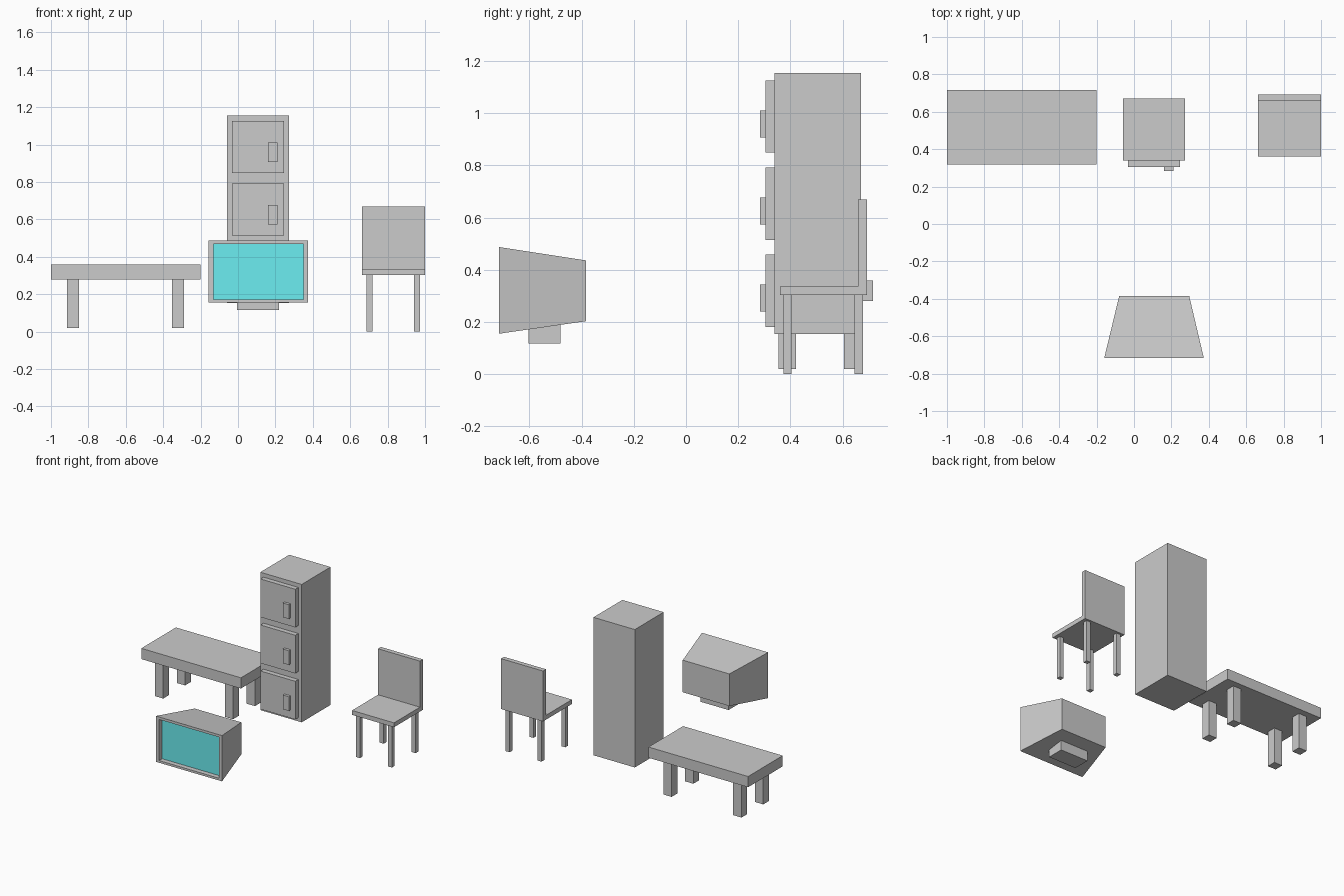
import bpy, bmesh

if "Cube" in bpy.data.objects:
    bpy.data.objects.remove(bpy.data.objects["Cube"])


def make(name, bm):
    bmesh.ops.recalc_face_normals(bm, faces=bm.faces)
    mesh = bpy.data.meshes.new(name)
    bm.to_mesh(mesh)
    bm.free()
    obj = bpy.data.objects.new(name, mesh)
    bpy.context.collection.objects.link(obj)
    return obj


def box(name, x, y, z):
    """Box from (min, max) ranges on each axis."""
    bm = bmesh.new()
    bmesh.ops.create_cube(bm, size=1)
    for v in bm.verts:
        v.co = [sum(r) / 2 + c * (r[1] - r[0]) for r, c in zip((x, y, z), v.co)]
    return make(name, bm)


def legs(name, xs, ys, w, z):
    """Four square legs centred on each x, y pair."""
    for side, x in zip(("left", "right"), xs):
        for end, y in zip(("front", "back"), ys):
            box(f"{name}_{end}_{side}_leg", (x - w / 2, x + w / 2), (y - w / 2, y + w / 2), z)


# Table
box("table_top", (-1.0, -0.2), (0.319, 0.716), (0.28, 0.358))
legs("table", (-0.882, -0.321), (0.388, 0.638), 0.066, (0.02, 0.28))

# Chair
box("chair_seat", (0.663, 1.0), (0.361, 0.693), (0.304, 0.336))
box("chair_back", (0.663, 1.0), (0.659, 0.693), (0.336, 0.67))
legs("chair", (0.702, 0.958), (0.389, 0.662), 0.032, (0, 0.304))

# Cabinet with three doors and handles
box("cabinet_body", (-0.058, 0.274), (0.339, 0.67), (0.154, 1.155))
for i in range(3):
    z = 0.181 + i * 0.334
    box(f"cabinet_door_{i + 1}", (-0.032, 0.247), (0.304, 0.339), (z, z + 0.277))
    box(f"cabinet_handle_{i + 1}", (0.161, 0.21), (0.284, 0.304), (z + 0.059, z + 0.162))

# Television casing: tapered shell with a recessed front opening
rings = [  # x range, y, z range
    ((-0.079, 0.295), -0.384, (0.203, 0.436)),
    ((-0.159, 0.373), -0.716, (0.155, 0.487)),
    ((-0.132, 0.349), -0.716, (0.171, 0.469)),
    ((-0.132, 0.349), -0.681, (0.171, 0.469)),
]
bm = bmesh.new()
loops = [[bm.verts.new((x[a], y, z[b])) for a, b in ((0, 0), (1, 0), (1, 1), (0, 1))]
         for x, y, z in rings]
for r, s in zip(loops, loops[1:]):
    for i in range(4):
        j = (i + 1) % 4
        bm.faces.new((r[i], r[j], s[j], s[i]))
bm.faces.new(loops[0])
make("television_casing", bm)

# Screen closes the back of the recess
bm = bmesh.new()
x, y, z = rings[-1]
bm.faces.new([bm.verts.new(p) for p in
              ((x[0], y, z[0]), (x[1], y, z[0]), (x[1], y, z[1]), (x[0], y, z[1]))])
screen = make("television_screen", bm)
if screen.data.polygons[0].normal.y > 0:
    screen.data.flip_normals()
teal = bpy.data.materials.new("teal_screen")
teal.diffuse_color = (0.15, 0.85, 0.88, 1)
teal.use_nodes = True
teal.node_tree.nodes["Principled BSDF"].inputs["Base Color"].default_value = teal.diffuse_color
screen.data.materials.append(teal)

# Television stand, its top following the sloping underside
stand = box("television_stand", (-0.005, 0.22), (-0.604, -0.481), (0.117, 0.18))
for v in stand.data.vertices:
    if v.co.z > 0.15:
        v.co.z = 0.155 + (v.co.y + 0.716) * 0.048 / 0.332
